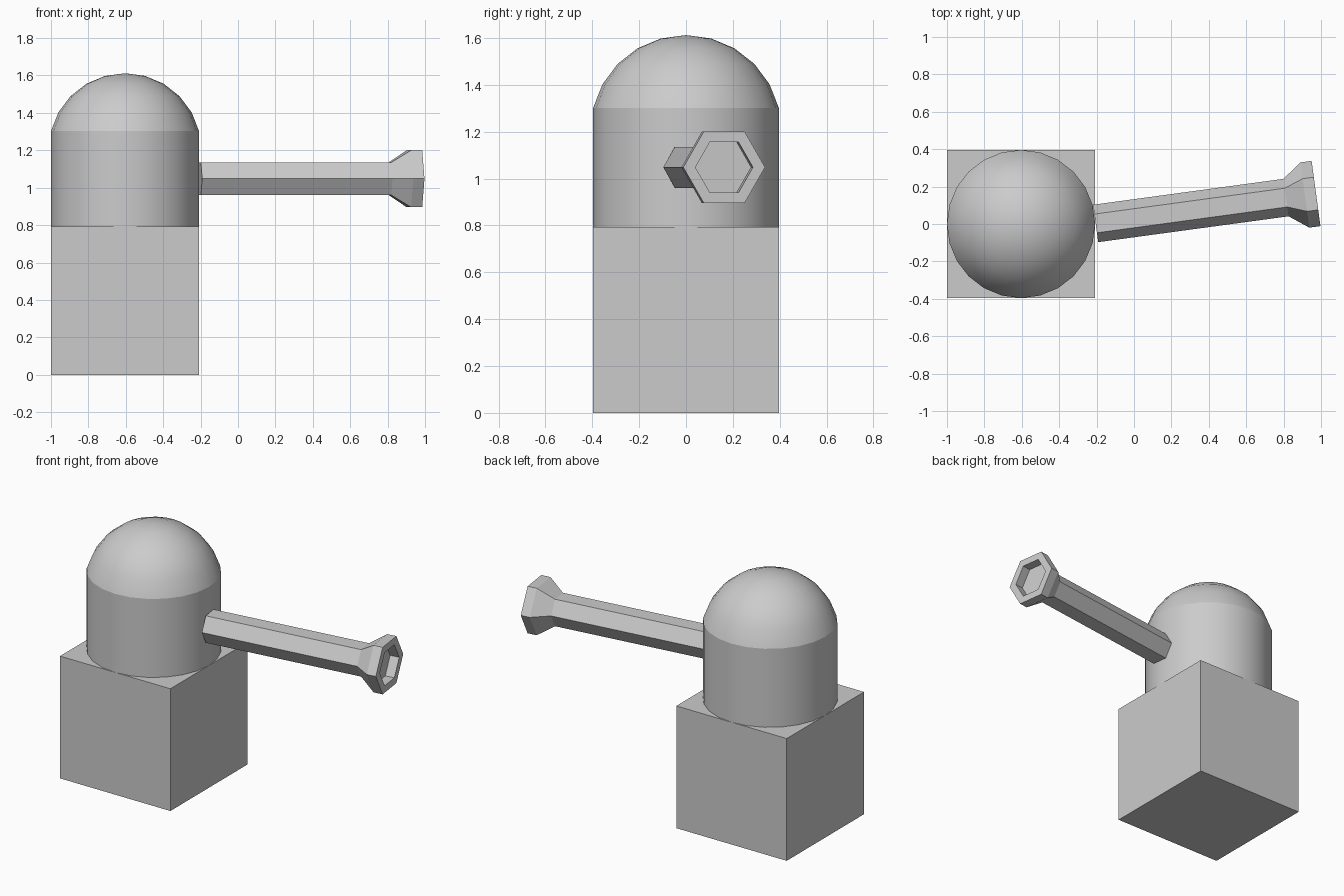
import bpy, bmesh
from math import sin, cos, pi, radians, atan2, asin
from mathutils import Matrix, Vector

if "Cube" in bpy.data.objects:
    bpy.data.objects.remove(bpy.data.objects["Cube"])

R = 0.396      # half width of the base and radius of the turret
CX = -0.604    # x of the turret axis
BASE_TOP, WALL_TOP, TOP = 0.793, 1.302, 1.612


def lathe(name, profile, sides, matrix, smooth=False):
    """Spin (radius, height) points about local z; radius 0 closes to a point."""
    bm = bmesh.new()
    rings = []
    for r, h in profile:
        if r == 0:
            rings.append([bm.verts.new((0, 0, h))])
        else:
            rings.append([bm.verts.new((r * cos(2 * pi * i / sides),
                                        r * sin(2 * pi * i / sides), h))
                          for i in range(sides)])
    for a, b in zip(rings, rings[1:]):
        for i in range(sides):
            j = (i + 1) % sides
            if len(a) == 1:
                bm.faces.new((a[0], b[j], b[i]))
            elif len(b) == 1:
                bm.faces.new((a[i], a[j], b[0]))
            else:
                bm.faces.new((a[i], a[j], b[j], b[i]))
    bm.transform(matrix)
    bmesh.ops.recalc_face_normals(bm, faces=bm.faces)
    me = bpy.data.meshes.new(name)
    bm.to_mesh(me)
    bm.free()
    ob = bpy.data.objects.new(name, me)
    bpy.context.collection.objects.link(ob)
    if smooth:
        bpy.ops.object.select_all(action='DESELECT')
        ob.select_set(True)
        bpy.context.view_layer.objects.active = ob
        bpy.ops.object.shade_smooth_by_angle(angle=radians(30))
    return ob


# Square base block
bpy.ops.mesh.primitive_cube_add(size=1, location=(CX, 0, BASE_TOP / 2))
base = bpy.context.object
base.name = "base_block"
base.scale = (2 * R, 2 * R, BASE_TOP)

# Round turret wall
axis = Matrix.Translation((CX, 0, 0))
lathe("turret_wall", [(0, BASE_TOP), (R, BASE_TOP), (R, WALL_TOP)], 24, axis, True)

# Shallow spherical dome
rise = TOP - WALL_TOP
ball = (R * R + rise * rise) / (2 * rise)
start = asin((ball - rise) / ball)
steps = 5
dome = []
for k in range(steps):
    a = start + (pi / 2 - start) * k / steps
    dome.append((ball * cos(a), TOP - ball + ball * sin(a)))
dome.append((0, TOP))
lathe("turret_dome", dome, 24, axis, True)

# Hexagonal barrel with flared, hollow muzzle, swung slightly to the back
swing = atan2(0.16, 1.178)
aim = (Matrix.Translation((-0.205, 0.003, 1.048)) @ Matrix.Rotation(swing, 4, 'Z')
       @ Matrix.Rotation(pi / 2, 4, 'Y') @ Matrix.Rotation(pi / 2, 4, 'Z'))
barrel = [(0, 0), (0.101, 0), (0.101, 1.027), (0.176, 1.129), (0.176, 1.189),
          (0.124, 1.189), (0.124, 1.129), (0, 1.129)]
lathe("barrel", barrel, 6, aim)
